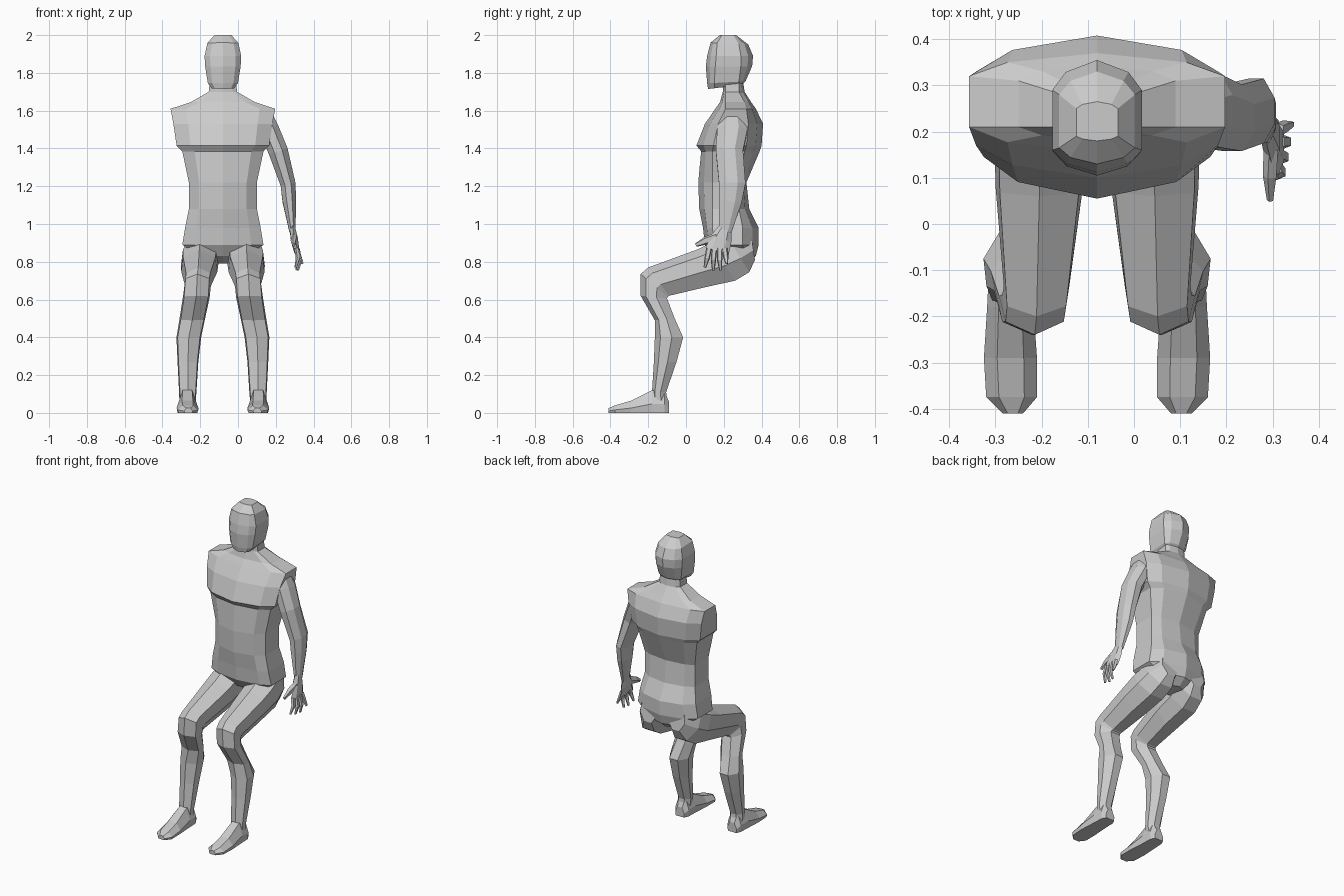
import bpy, bmesh, math
from mathutils import Vector

CX = -0.08  # body symmetry plane


def loft(name, strips, x=0.0, mirror=False):
    """Skin each list of equal-sized rings, capped at both ends, into one object."""
    bm = bmesh.new()
    for rings in strips:
        rows = [[bm.verts.new(p) for p in r] for r in rings]
        n = len(rows[0])
        for a, b in zip(rows, rows[1:]):
            for i in range(n):
                j = (i + 1) % n
                bm.faces.new((a[i], a[j], b[j], b[i]))
        bm.faces.new(rows[0][::-1])
        bm.faces.new(rows[-1])
    bmesh.ops.recalc_face_normals(bm, faces=bm.faces)
    me = bpy.data.meshes.new(name)
    bm.to_mesh(me)
    bm.free()
    ob = bpy.data.objects.new(name, me)
    ob.location.x = x
    bpy.context.collection.objects.link(ob)
    if mirror:
        ob.modifiers.new("Mirror", 'MIRROR')
    return ob


def body_ring(z, h, yf, ysf, ysb, yb, tilt=0.0):
    """Ten-sided section with centre ridges; tilt raises the back."""
    fm, bk = yf + 0.4 * (ysf - yf), yb + 0.4 * (ysb - yb)
    half = [(0.7 * h, fm), (h, ysf), (h, ysb), (0.7 * h, bk)]
    pts = [(0, yf)] + half + [(0, yb)] + [(-u, y) for u, y in reversed(half)]
    return [(u, y, z + tilt * (y - yf) / (yb - yf)) for u, y in pts]


def limb_ring(front, back, u0, u1, section):
    c, h = (u0 + u1) / 2, (u1 - u0) / 2
    return [(c + s * h, front[0] + f * (back[0] - front[0]),
             front[1] + f * (back[1] - front[1])) for f, s in section]


def tube(path, sides):
    """Rings perpendicular to a path of (x, y, z, rx, ry)."""
    pts = [Vector(p[:3]) for p in path]
    rings = []
    for i, p in enumerate(path):
        d = (pts[min(i + 1, len(pts) - 1)] - pts[max(i - 1, 0)]).normalized()
        e1 = Vector((1, 0, 0))
        e1 = (e1 - e1.dot(d) * d).normalized()
        e2 = d.cross(e1)
        k = 1 / math.cos(math.pi / sides)
        ang = [2 * math.pi * (j + 0.5) / sides for j in range(sides)]
        rings.append([pts[i] + e1 * (p[3] * k * math.cos(a)) + e2 * (p[4] * k * math.sin(a))
                      for a in ang])
    return rings


# Torso from crotch to neck
torso = [
    (0.79, 0.05, 0.20, 0.22, 0.28, 0.32),
    (0.83, 0.12, 0.14, 0.17, 0.31, 0.37),
    (0.89, 0.215, 0.10, 0.15, 0.30, 0.385),
    (0.98, 0.20, 0.09, 0.14, 0.30, 0.385),
    (1.08, 0.18, 0.07, 0.14, 0.28, 0.335),
    (1.22, 0.18, 0.065, 0.14, 0.28, 0.32),
    (1.385, 0.215, 0.08, 0.14, 0.31, 0.39),
    (1.415, 0.245, 0.055, 0.145, 0.32, 0.40),
    (1.53, 0.262, 0.10, 0.17, 0.33, 0.408),
    (1.61, 0.277, 0.155, 0.21, 0.32, 0.37),
    (1.645, 0.17, 0.18, 0.21, 0.31, 0.345),
    (1.70, 0.075, 0.195, 0.21, 0.28, 0.31),
    (1.77, 0.068, 0.195, 0.21, 0.28, 0.30),
]
loft("torso", [[body_ring(*r) for r in torso]], CX)

# Head
head = [
    (1.715, 0.06, 0.117, 0.15, 0.27, 0.295, 0.02),
    (1.745, 0.08, 0.112, 0.15, 0.28, 0.315, 0.01),
    (1.835, 0.094, 0.105, 0.155, 0.29, 0.35),
    (1.89, 0.097, 0.112, 0.16, 0.29, 0.355),
    (1.96, 0.082, 0.13, 0.165, 0.28, 0.33, -0.01),
    (2.0, 0.045, 0.18, 0.19, 0.25, 0.265),
]
loft("head", [[body_ring(*r) for r in head]], CX)

# Legs: buttock, thigh, knee, calf, ankle
leg_section = [(0, 0), (0.2, 0.9), (0.6, 1), (1, 0.45), (1, -0.45), (0.6, -1), (0.2, -0.9)]
leg = [
    ((0.345, 0.94), (0.365, 0.81), 0.04, 0.16),
    ((0.22, 0.93), (0.335, 0.745), 0.02, 0.21),
    ((0.13, 0.90), (0.26, 0.70), 0.025, 0.222),
    ((0.06, 0.865), (0.10, 0.665), 0.03, 0.22),
    ((-0.20, 0.77), (-0.09, 0.62), 0.06, 0.202),
    ((-0.24, 0.735), (-0.097, 0.615), 0.065, 0.205),
    ((-0.24, 0.62), (-0.10, 0.605), 0.07, 0.212),
    ((-0.165, 0.49), (-0.06, 0.50), 0.095, 0.23),
    ((-0.165, 0.40), (-0.015, 0.40), 0.115, 0.246),
    ((-0.17, 0.27), (-0.05, 0.27), 0.13, 0.24),
    ((-0.18, 0.11), (-0.105, 0.11), 0.14, 0.232),
    ((-0.18, 0.05), (-0.10, 0.05), 0.145, 0.23),
]
loft("legs", [[limb_ring(*r, leg_section) for r in leg]], CX, True)

# Feet
foot_section = [(0, 0.5), (0.6, 1), (1, 0.9), (1, -0.9), (0.6, -1), (0, -0.5)]
foot = [(-0.09, 0.06, 0.155, 0.22), (-0.115, 0.115, 0.14, 0.235), (-0.18, 0.12, 0.138, 0.238),
        (-0.29, 0.065, 0.13, 0.245), (-0.375, 0.04, 0.13, 0.24), (-0.41, 0.025, 0.16, 0.205)]
loft("feet", [[limb_ring((y, h), (y, 0), a, b, foot_section) for y, h, a, b in foot]], CX, True)

# Single arm on the +x side
loft("arm", [tube([
    (0.14, 0.245, 1.58, 0.04, 0.06),
    (0.165, 0.245, 1.50, 0.052, 0.08),
    (0.213, 0.23, 1.385, 0.052, 0.072),
    (0.265, 0.245, 1.21, 0.04, 0.07),
    (0.272, 0.235, 1.12, 0.036, 0.06),
    (0.288, 0.208, 0.96, 0.016, 0.033)], 8)])

# Hand: palm, four fingers, thumb
strips = [tube([
    (0.287, 0.208, 0.98, 0.014, 0.03),
    (0.298, 0.185, 0.92, 0.018, 0.05),
    (0.312, 0.165, 0.855, 0.013, 0.055)], 6)]
fingers = [((0.31, 0.122), (0.318, 0.112, 0.82), (0.305, 0.10, 0.77)),
           ((0.314, 0.150), (0.325, 0.145, 0.81), (0.31, 0.145, 0.755)),
           ((0.316, 0.178), (0.33, 0.178, 0.81), (0.318, 0.183, 0.755)),
           ((0.314, 0.204), (0.325, 0.210, 0.83), (0.342, 0.216, 0.79))]
for (x, y), mid, tip in fingers:
    strips.append(tube([(x, y, 0.87, 0.01, 0.013), (*mid, 0.01, 0.012), (*tip, 0.005, 0.006)], 5))
strips.append(tube([(0.298, 0.165, 0.93, 0.014, 0.022), (0.295, 0.105, 0.912, 0.013, 0.018),
                    (0.295, 0.052, 0.888, 0.006, 0.008)], 5))
loft("hand", strips)
